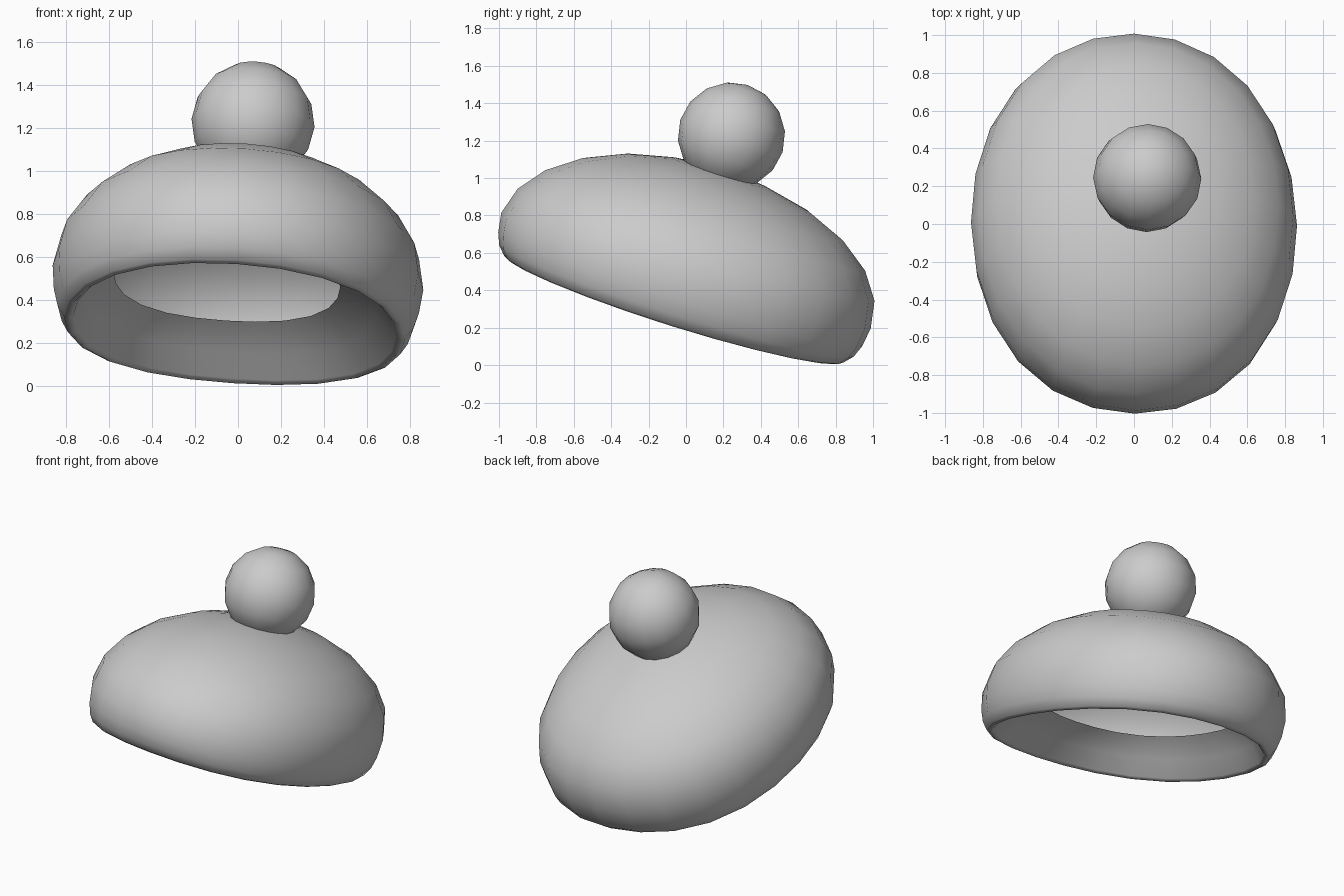
import bpy, bmesh, math
from mathutils import Vector

cube = bpy.data.objects.get("Cube")
if cube:
    bpy.data.objects.remove(cube, do_unlink=True)

# Single grey material
grey = bpy.data.materials.new("soft grey")
grey.use_nodes = True
grey.diffuse_color = (0.6, 0.6, 0.6, 1)
grey.node_tree.nodes["Principled BSDF"].inputs["Base Color"].default_value = (0.6, 0.6, 0.6, 1)

# The hat leans back and slightly to its left
CENTRE = Vector((0, 0, 0.505))
AXIS = Vector((0.07, 0.315, 1)).normalized()
TILT = Vector((0, 0, 1)).rotation_difference(AXIS)
RX, RY, HEIGHT = 0.865, 1.035, 0.575
SIDES = 24


def add_object(name, bm, location):
    bmesh.ops.recalc_face_normals(bm, faces=bm.faces)
    mesh = bpy.data.meshes.new(name)
    bm.to_mesh(mesh)
    bm.free()
    mesh.materials.append(grey)
    for face in mesh.polygons:
        face.use_smooth = True
    obj = bpy.data.objects.new(name, mesh)
    bpy.context.collection.objects.link(obj)
    obj.rotation_mode = 'QUATERNION'
    obj.rotation_quaternion = TILT
    obj.location = location
    return obj


# Profile as (radius fraction, height, x shift, y shift, corner bulge, side droop)
profile = []
for step in range(1, 7):
    a = math.radians(15 * step)
    profile.append((math.sin(a), HEIGHT * math.cos(a), 0,
                    0.02 * math.sin(2 * a), 0.015 * math.sin(a), 0))
# Rolled rim, then the collar running up inside
profile += [(0.985, -0.11, 0, 0, 0.02, 0.005), (0.96, -0.18, 0, 0, 0.025, 0.01),
            (0.92, -0.23, 0, 0, 0.035, 0.015), (0.895, -0.24, 0, 0, 0.035, 0.015),
            (0.87, -0.225, 0, 0, 0.04, 0.015), (0.78, -0.12, -0.025, 0, 0.05, 0.01),
            (0.61, -0.015, -0.05, 0, 0.06, 0)]

# Hat shell: rounded oval rings joined from the crown to the inner collar
bm = bmesh.new()
rings = []
for radius, z, dx, dy, bulge, droop in profile:
    ring = []
    for i in range(SIDES):
        a = math.tau * i / SIDES
        r = radius * (1 + bulge * math.sin(2 * a) ** 2)
        ring.append(bm.verts.new((r * RX * math.cos(a) + dx,
                                  r * RY * math.sin(a) + dy,
                                  z - droop * math.cos(2 * a))))
    rings.append(ring)
crown = bm.verts.new((0, 0, HEIGHT))
for i in range(SIDES):
    j = (i + 1) % SIDES
    bm.faces.new((crown, rings[0][i], rings[0][j]))
    for upper, lower in zip(rings, rings[1:]):
        bm.faces.new((upper[i], lower[i], lower[j], upper[j]))
add_object("hat_shell", bm, CENTRE)

# Round bobble sunk a little into the crown
bm = bmesh.new()
bmesh.ops.create_uvsphere(bm, u_segments=16, v_segments=8, radius=0.287)
add_object("bobble", bm, (0.07, 0.243, 1.225))
